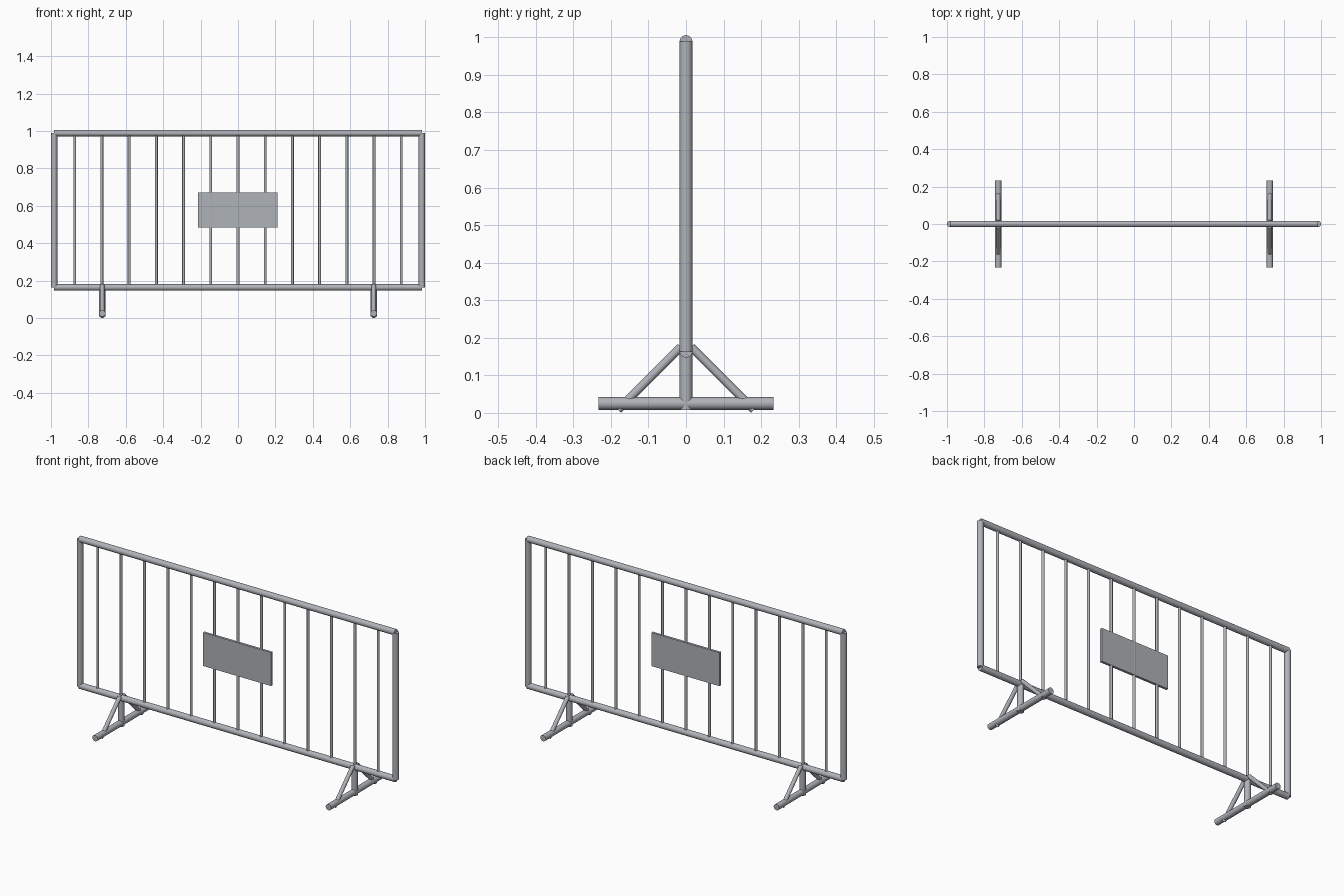
import bpy
import math
from mathutils import Vector

if "Cube" in bpy.data.objects:
    bpy.data.objects.remove(bpy.data.objects["Cube"])

steel = bpy.data.materials.new("galvanised_steel")
steel.diffuse_color = (0.43, 0.45, 0.48, 1)
steel.use_nodes = True
steel.node_tree.nodes["Principled BSDF"].inputs["Base Color"].default_value = steel.diffuse_color

R = 0.017            # main tube radius
BAR_R = 0.0075       # infill bar radius
END_X = 0.983        # side post axis
TOP_Z, LOW_Z = 0.989, 0.164
FOOT_Z = 0.025
LEG_X = 0.726


def tube(name, start, end, radius, sides=24):
    """Capped round tube between two points."""
    a, b = Vector(start), Vector(end)
    axis = b - a
    bpy.ops.mesh.primitive_cylinder_add(vertices=sides, radius=radius,
                                        depth=axis.length, location=(a + b) / 2)
    ob = bpy.context.object
    ob.name = name
    ob.rotation_euler = axis.to_track_quat('Z', 'Y').to_euler()
    ob.data.materials.append(steel)
    bpy.ops.object.shade_smooth_by_angle(angle=math.radians(40))
    return ob


# Outer frame
tube("top_rail", (-END_X, 0, TOP_Z), (END_X, 0, TOP_Z), R)
tube("bottom_rail", (-END_X, 0, LOW_Z), (END_X, 0, LOW_Z), R)
for side, s in (("left", -1), ("right", 1)):
    tube(side + "_post", (s * END_X, 0, LOW_Z), (s * END_X, 0, TOP_Z), R)

# Vertical infill bars
for k in range(-6, 7):
    tube(f"infill_bar_{k + 7}", (k * 0.1455, 0, LOW_Z), (k * 0.1455, 0, TOP_Z), BAR_R, 16)

# Sign plate set around the middle bars
bpy.ops.mesh.primitive_cube_add(size=1, location=(-0.001, 0, 0.577))
plate = bpy.context.object
plate.name = "sign_plate"
plate.scale = (0.424, 0.014, 0.188)
plate.data.materials.append(steel)

# Feet: upright, cross tube and two diagonal braces on each side
for side, s in (("left", -1), ("right", 1)):
    x = s * LEG_X
    tube(side + "_leg", (x, 0, FOOT_Z - R), (x, 0, LOW_Z), R)
    tube(side + "_foot", (x, -0.233, FOOT_Z), (x, 0.233, FOOT_Z), R)
    for end, d in (("front", -1), ("back", 1)):
        tube(f"{side}_{end}_brace", (x, d * 0.014, 0.175), (x, d * 0.181, 0.008), 0.0113, 16)
